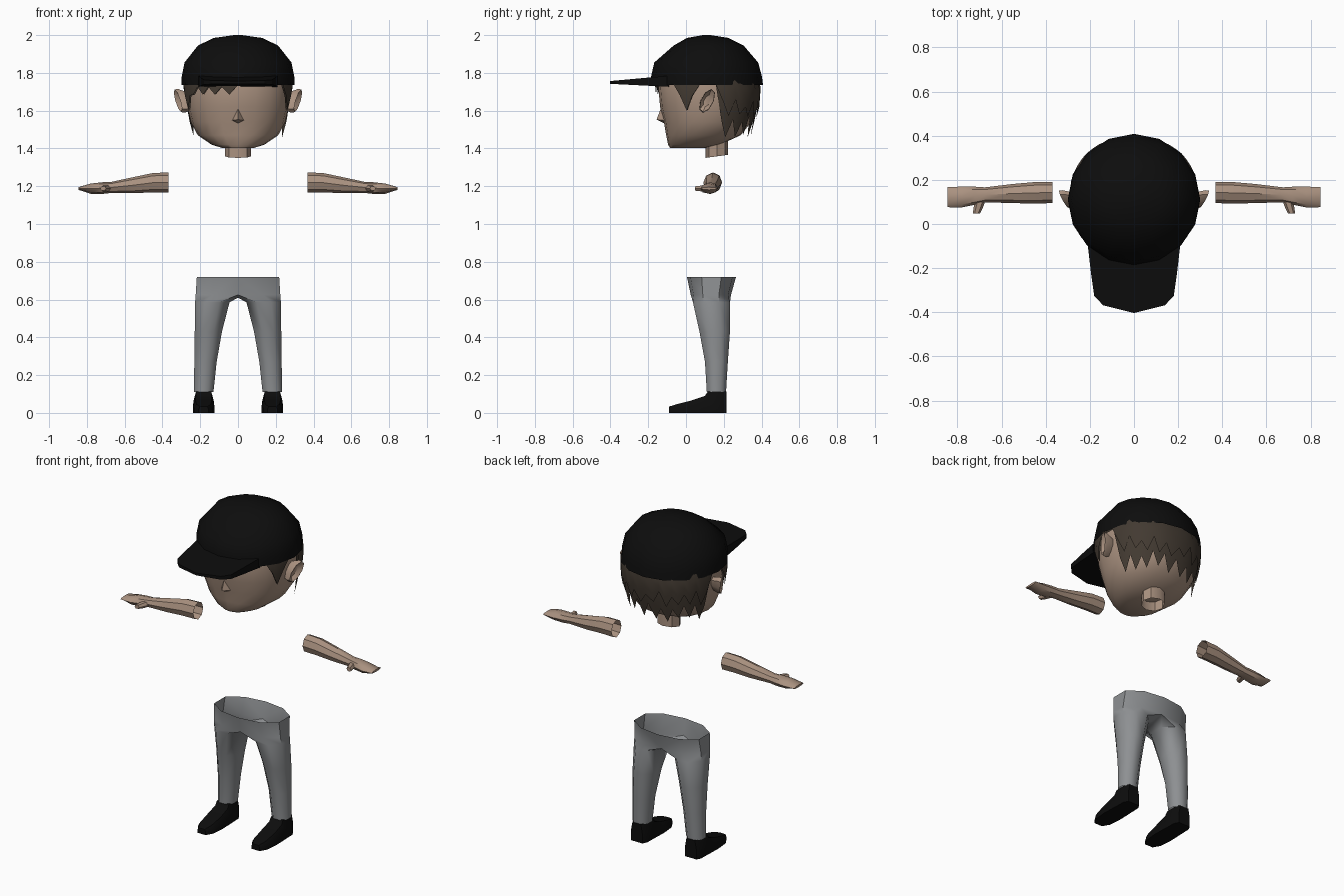
import bpy, bmesh, math, random

if "Cube" in bpy.data.objects:
    bpy.data.objects.remove(bpy.data.objects["Cube"])

random.seed(4)


def material(name, rgb):
    m = bpy.data.materials.new(name)
    m.diffuse_color = (*rgb, 1)
    m.use_nodes = True
    m.node_tree.nodes["Principled BSDF"].inputs["Base Color"].default_value = m.diffuse_color
    return m


SKIN = material("skin", (0.40, 0.285, 0.215))
HAIR = material("dark brown hair", (0.055, 0.042, 0.031))
BLACK = material("black", (0.004, 0.004, 0.004))
GREY = material("grey cloth", (0.27, 0.28, 0.29))


def finish(name, bm, mat, mirror=False, angle=40):
    """Turn a bmesh into a shaded object, mirrored across x if asked."""
    bmesh.ops.remove_doubles(bm, verts=bm.verts, dist=0.0001)
    bmesh.ops.recalc_face_normals(bm, faces=bm.faces)
    me = bpy.data.meshes.new(name)
    bm.to_mesh(me)
    bm.free()
    ob = bpy.data.objects.new(name, me)
    bpy.context.collection.objects.link(ob)
    me.materials.append(mat)
    if mirror:
        mod = ob.modifiers.new("mirror", "MIRROR")
        mod.use_clip = True
    bpy.ops.object.select_all(action="DESELECT")
    ob.select_set(True)
    bpy.context.view_layer.objects.active = ob
    bpy.ops.object.shade_smooth_by_angle(angle=math.radians(angle))
    return ob


def loft(rings, start=True, end=True, closed=True):
    """Bridge rings of equal point count; start and end close the openings."""
    bm = bmesh.new()
    vs = [[bm.verts.new(p) for p in r] for r in rings]
    n = len(rings[0])
    for a, b in zip(vs, vs[1:]):
        for i in range(n if closed else n - 1):
            j = (i + 1) % n
            bm.faces.new((a[i], a[j], b[j], b[i]))
    if start:
        bm.faces.new(vs[0])
    if end:
        bm.faces.new(vs[-1])
    return bm


def circle(n):
    return [(math.cos(2 * math.pi * i / n), math.sin(2 * math.pi * i / n)) for i in range(n)]


# Head: rings of z, half width, front y, back y
HEAD = [(1.403, .085, -.085, .10), (1.42, .14, -.095, .18), (1.47, .213, -.105, .29),
        (1.54, .25, -.117, .345), (1.62, .268, -.137, .37), (1.73, .275, -.147, .378),
        (1.85, .25, -.115, .335), (1.94, .16, -.01, .23)]


def head_point(z, angle, off=0.0):
    """Point on the head surface, pushed outward by off."""
    for a, b in zip(HEAD, HEAD[1:]):
        if a[0] <= z <= b[0]:
            t = (z - a[0]) / (b[0] - a[0])
            break
    w, f, k = [a[i] + t * (b[i] - a[i]) for i in (1, 2, 3)]
    c, s = math.cos(angle), math.sin(angle)
    c, s = [math.copysign(abs(v) ** 0.9, v) for v in (c, s)]
    return ((w + off) * c, (f + k) / 2 + ((k - f) / 2 + off) * s, z)


finish("head", loft([[head_point(r[0], 2 * math.pi * i / 20) for i in range(20)] for r in HEAD]), SKIN)

# Nose: small faceted wedge
bm = bmesh.new()
tip, bridge, base, left, right = [bm.verts.new(p) for p in (
    (0, -.156, 1.553), (0, -.132, 1.615), (0, -.108, 1.53), (-.035, -.11, 1.548), (.035, -.11, 1.548))]
for f in ((bridge, left, tip), (bridge, tip, right), (tip, left, base), (tip, base, right)):
    bm.faces.new(f)
finish("nose", bm, SKIN, angle=60)


# Ears: flared cup with a hollow centre
def ear_ring(x, size):
    pts = []
    for c, s in circle(8):
        dy, dz = .036 * size * c, .063 * size * s
        dy += dz * .35
        pts.append((x + dy * .4 + dz * .15, .112 + dy, 1.652 + dz))
    return pts


finish("ears", loft([ear_ring(.25, .7), ear_ring(.30, 1), ear_ring(.318, .95), ear_ring(.298, .5)],
                    start=False), SKIN, mirror=True)

# Neck: open tube
finish("neck", loft([[(.069 * c, .163 + .06 * s, z + .008 * s) for c, s in circle(8)]
                     for z in (1.358, 1.48)], False, False), SKIN)


# Hair: two layers of pointed locks hugging the head
def lock_end(deg, low, layer):
    if 14 < deg < 166:                       # back
        if layer == 0:
            return (1.475 if low else 1.555) + random.uniform(-.02, .02)
        return (1.56 if low else 1.64) + random.uniform(-.025, .025)
    if -36 < deg < -10 or 190 < deg < 216:   # sideburns
        return 1.60 if low else 1.68
    if 216 <= deg < 268:                     # side-swept fringe
        return 1.685 if low else 1.725
    return 1.735


def hair_point(z, angle, off):
    x, y, _ = head_point(z + max(0, 1.59 - z) * .5, angle, off)
    return (x, y, z)


for layer, name in enumerate(("hair_under_layer", "hair_top_layer")):
    columns = []
    for i in range(49):
        deg = -90 + i % 48 * 7.5
        end = lock_end(deg, i % 2 == 1, layer)
        columns.append([hair_point(1.78 + (end - 1.78) * t, math.radians(deg), .009 + .009 * layer)
                        for t in (0, .35, .7, 1)])
    columns[-1] = columns[0]
    finish(name, loft(columns, False, False, closed=False), HAIR, angle=30)

# Cap crown: z, half width, front y, back y
CROWN = [(1.735, .30, -.185, .408), (1.78, .298, -.185, .402), (1.855, .283, -.168, .382),
         (1.945, .212, -.065, .305), (1.985, .128, .005, .225), (2.0, .02, .09, .13)]
finish("cap_crown", loft([[(w * c, (f + b) / 2 + (b - f) / 2 * s, z) for c, s in circle(16)]
                          for z, w, f, b in CROWN], start=False), BLACK)

# Cap brim: wedge that thins toward the tip
half = [(.21, -.09), (.195, -.22), (.18, -.325), (.14, -.368), (0, -.403)]
outline = half + [(-x, y) for x, y in half[-2::-1]]
finish("cap_brim", loft([[(x, y, 1.742 - (y + .4) * .05) for x, y in outline],
                         [(x, y, 1.757 + (y + .4) * .09) for x, y in outline]]), BLACK, angle=30)

# Forearm and hand: x, centre y, half depth, centre z, half height
ARM = [(.368, .143, .048, 1.22, .053), (.45, .141, .049, 1.219, .051), (.55, .138, .043, 1.206, .043),
       (.675, .132, .034, 1.193, .029), (.72, .128, .041, 1.19, .031), (.78, .122, .047, 1.187, .027),
       (.845, .122, .046, 1.188, .007)]
finish("forearms_and_hands", loft([[(x, y + hy * c, z + hz * s) for c, s in circle(8)]
                                   for x, y, hy, z, hz in ARM], start=False), SKIN, mirror=True)
THUMB = [(.11, .695, .024), (.075, .705, .021), (.047, .714, .016)]
finish("thumbs", loft([[(x + r * c, y, 1.188 + r * .8 * s) for c, s in circle(6)]
                       for y, x, r in THUMB]), SKIN, mirror=True)

# Trousers: half of the hips, then one leg, mirrored
HIP_ARC = [(0, 0), (.6, .07), (1, .3), (1, .7), (.6, .93), (0, 1)]
LEG_RING = [(.3, .02), (.72, .02), (1, .3), (1, .7), (.72, .98), (.3, .98), (0, .72), (0, .28)]


def place(shape, z, xi, xo, yf, yb):
    return [(xi + (xo - xi) * u, yf + (yb - yf) * v, z) for u, v in shape]


bm = bmesh.new()
waist = place(HIP_ARC, .72, 0, .218, .005, .265)
hip = place(HIP_ARC, .625, 0, .224, .025, .238)
crotch = [(0, .17, .61), (0, .095, .61)]
LEG = [(.585, .045, .227, .033, .237), (.43, .085, .229, .068, .236),
       (.27, .113, .231, .098, .224), (.11, .13, .234, .108, .214)]
hips = loft([waist, hip], False, False, closed=False)
leg = loft([hip + crotch] + [place(LEG_RING, *r) for r in LEG], False, False)
for part in (hips, leg):
    me = bpy.data.meshes.new("part")
    part.to_mesh(me)
    part.free()
    bm.from_mesh(me)
    bpy.data.meshes.remove(me)
finish("trousers", bm, GREY, mirror=True, angle=50)

# Shoes: y, half width, height
SHOE = [(.215, .038, .112), (.19, .052, .115), (.115, .054, .113), (.10, .055, .09),
        (.03, .057, .066), (-.05, .05, .046), (-.09, .027, .033)]
SOLE = [(-1, 0), (1, 0), (1, .55), (.75, 1), (-.75, 1), (-1, .55)]
finish("shoes", loft([[(.182 + w * u, y, h * v) for u, v in SOLE] for y, w, h in SHOE]),
       BLACK, mirror=True)
